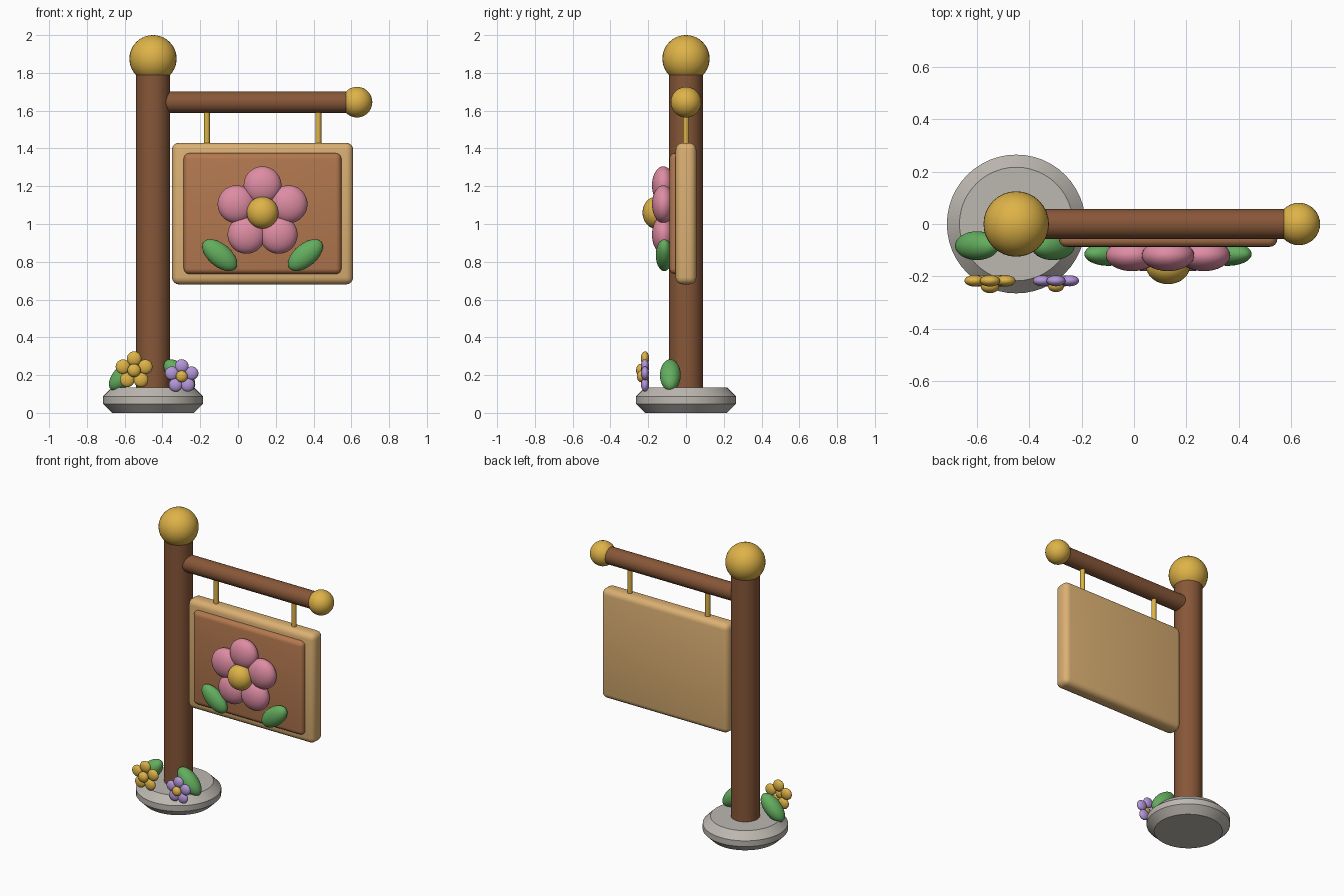
import bpy, bmesh
from math import radians, sin, cos, pi
from mathutils import Matrix, Vector

cube = bpy.data.objects.get("Cube")
if cube:
    bpy.data.objects.remove(cube, do_unlink=True)


def material(name, *srgb):
    col = [((c + 0.055) / 1.055) ** 2.4 for c in srgb] + [1]
    m = bpy.data.materials.new(name)
    m.use_nodes = True
    m.diffuse_color = col
    m.node_tree.nodes["Principled BSDF"].inputs["Base Color"].default_value = col
    return m


WOOD = material("dark wood", 0.53, 0.34, 0.22)
PANEL = material("panel wood", 0.70, 0.47, 0.31)
TAN = material("light wood", 0.86, 0.69, 0.45)
GOLD = material("gold", 0.87, 0.70, 0.28)
PINK = material("pink", 0.87, 0.55, 0.64)
GREEN = material("leaf green", 0.39, 0.68, 0.37)
STONE = material("stone grey", 0.74, 0.72, 0.69)
PURPLE = material("lilac", 0.70, 0.59, 0.85)


def finish(name, bm, mat, angle=40):
    bmesh.ops.recalc_face_normals(bm, faces=bm.faces)
    me = bpy.data.meshes.new(name)
    bm.to_mesh(me)
    bm.free()
    me.materials.append(mat)
    ob = bpy.data.objects.new(name, me)
    bpy.context.collection.objects.link(ob)
    bpy.ops.object.select_all(action="DESELECT")
    ob.select_set(True)
    bpy.context.view_layer.objects.active = ob
    bpy.ops.object.shade_smooth_by_angle(angle=radians(angle))
    return ob


def ellipsoid(name, loc, size, mat, tilt=0):
    # tilt turns the shape within the front plane
    bm = bmesh.new()
    xf = (Matrix.Translation(loc) @ Matrix.Rotation(-radians(tilt), 4, "Y")
          @ Matrix.Diagonal((*size, 1)))
    bmesh.ops.create_uvsphere(bm, u_segments=32, v_segments=20, radius=1, matrix=xf)
    return finish(name, bm, mat, 80)


def rod(name, start, end, radius, mat, sides=32):
    a, b = Vector(start), Vector(end)
    bm = bmesh.new()
    xf = Matrix.Translation((a + b) / 2) @ (b - a).to_track_quat("Z", "Y").to_matrix().to_4x4()
    bmesh.ops.create_cone(bm, cap_ends=True, segments=sides, radius1=radius,
                          radius2=radius, depth=(b - a).length, matrix=xf)
    return finish(name, bm, mat)


def rounded_box(name, loc, size, bevel, mat):
    bm = bmesh.new()
    bmesh.ops.create_cube(bm, size=1, matrix=Matrix.Translation(loc) @ Matrix.Diagonal((*size, 1)))
    bmesh.ops.bevel(bm, geom=bm.edges[:], offset=bevel, segments=4, profile=0.5,
                    affect="EDGES", clamp_overlap=True)
    return finish(name, bm, mat)


def flower(name, loc, ring, petal, depth, petal_mat, heart, heart_shift):
    x, y, z = loc
    for i in range(5):
        a = pi / 2 + i * 2 * pi / 5
        ellipsoid(f"{name}_petal_{i + 1}", (x + ring * cos(a), y, z + ring * sin(a)),
                  (petal, depth, petal), petal_mat)
    ellipsoid(f"{name}_centre", (x, y - heart_shift, z), heart, GOLD)


POST_X = -0.45
SIGN_X = 0.13
ARM_Z = 1.645

# Stone base with chamfered rims
bm = bmesh.new()
bmesh.ops.create_cone(bm, cap_ends=True, segments=48, radius1=0.265, radius2=0.265,
                      depth=0.135, matrix=Matrix.Translation((POST_X, 0, 0.0675)))
rims = [e for e in bm.edges if abs(e.verts[0].co.z - e.verts[1].co.z) < 0.01]
bmesh.ops.bevel(bm, geom=rims, offset=0.048, segments=1, affect="EDGES")
finish("stone_base", bm, STONE, 30)

# Post, arm and their round ends
rod("post", (POST_X, 0, 0.1), (POST_X, 0, 1.86), 0.09, WOOD)
rod("arm", (-0.42, 0, ARM_Z), (0.6, 0, ARM_Z), 0.057, WOOD)
ellipsoid("post_finial", (POST_X, 0, 1.875), (0.125,) * 3, GOLD)
ellipsoid("arm_finial", (0.63, 0, ARM_Z), (0.081,) * 3, GOLD)

# Hanging sign
for side, x in (("right", -0.165), ("left", 0.425)):
    rod(f"hanger_{side}", (x, 0, 1.41), (x, 0, 1.61), 0.016, GOLD, 16)
rounded_box("sign_board", (SIGN_X, 0, 1.055), (0.96, 0.11, 0.75), 0.038, TAN)
rounded_box("sign_panel", (SIGN_X, -0.05, 1.055), (0.835, 0.075, 0.64), 0.03, PANEL)

# Flower and leaves on the sign
flower("sign_flower", (SIGN_X, -0.12, 1.06), 0.145, 0.1, 0.06, PINK,
       (0.084, 0.07, 0.084), 0.04)
for side, s in (("right", -1), ("left", 1)):
    ellipsoid(f"sign_leaf_{side}", (SIGN_X + s * 0.227, -0.115, 0.835),
              (0.11, 0.045, 0.06), GREEN, s * 40)

# Leaves and small flowers around the base
for side, x, s in (("right", -0.6, 1), ("left", -0.31, -1)):
    ellipsoid(f"base_leaf_{side}", (x, -0.083, 0.2), (0.105, 0.055, 0.055), GREEN, s * 45)
flower("yellow_flower", (-0.55, -0.217, 0.225), 0.062, 0.0385, 0.022, GOLD,
       (0.035, 0.025, 0.035), 0.022)
flower("lilac_flower", (-0.298, -0.217, 0.193), 0.055, 0.036, 0.021, PURPLE,
       (0.031, 0.023, 0.031), 0.02)
